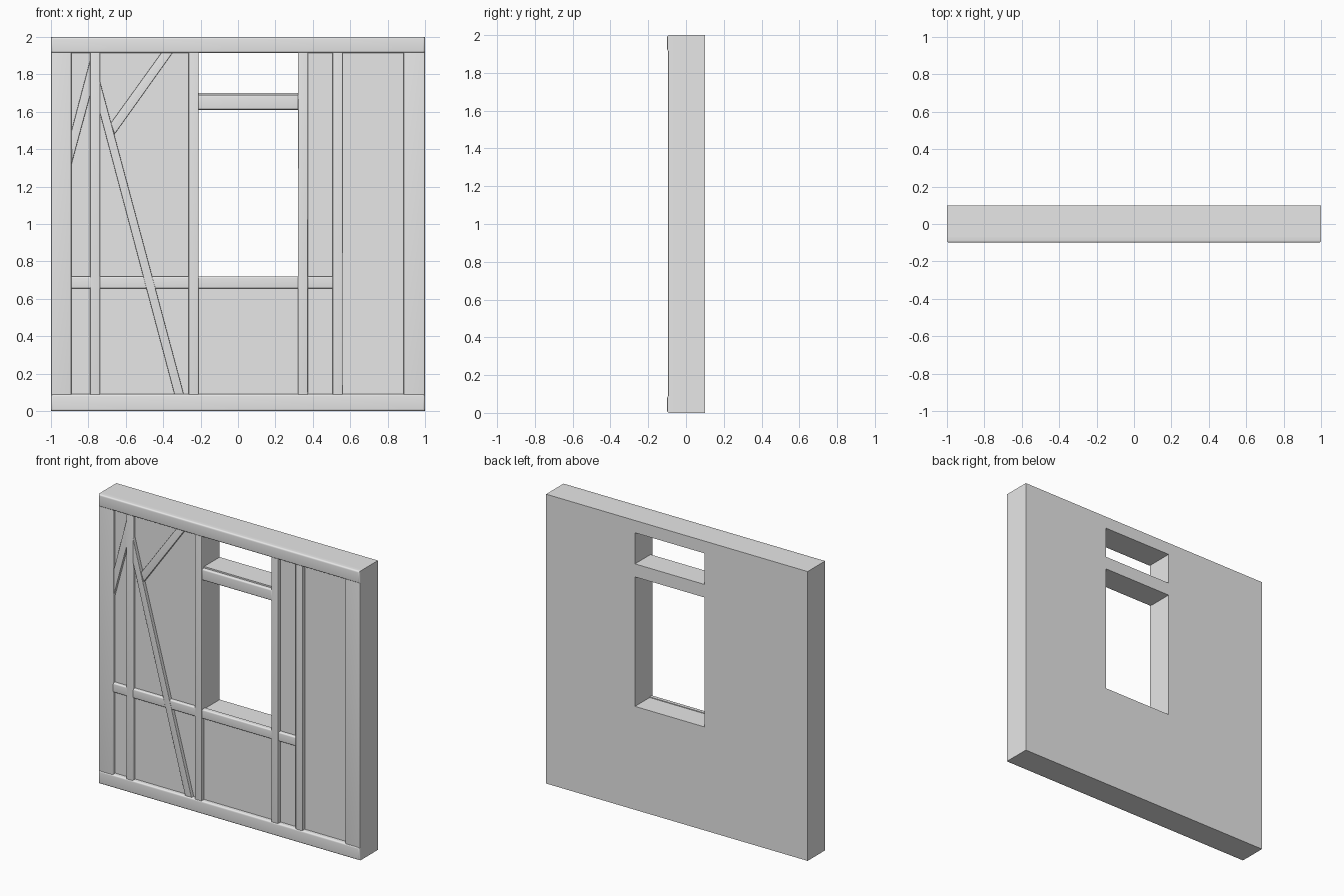
import bpy
import bmesh

cube = bpy.data.objects.get("Cube")
if cube:
    bpy.data.objects.remove(cube)

BACK, FACE = 0.10, -0.07          # back of the wall, face of the infill
POST, BEAM = -0.095, -0.10        # fronts of posts and beams
LOW, HIGH = 0.09, 1.915           # clear height between the beams

grey = bpy.data.materials.new("plain grey")
grey.use_nodes = True
colour = (0.8, 0.8, 0.8, 1)
grey.diffuse_color = colour
grey.node_tree.nodes["Principled BSDF"].inputs["Base Color"].default_value = colour


def finish(name, bm):
    bmesh.ops.recalc_face_normals(bm, faces=bm.faces)
    mesh = bpy.data.meshes.new(name)
    bm.to_mesh(mesh)
    bm.free()
    mesh.materials.append(grey)
    obj = bpy.data.objects.new(name, mesh)
    bpy.context.collection.objects.link(obj)
    bpy.ops.object.select_all(action='DESELECT')
    obj.select_set(True)
    bpy.context.view_layer.objects.active = obj
    bpy.ops.object.shade_smooth_by_angle(angle=0.6)
    return obj


def timber(name, outline, front, round_off=0.006, back=FACE + 0.01):
    """Prism from an x-z outline with rounded front edges."""
    bm = bmesh.new()
    face = bm.faces.new([bm.verts.new((x, back, z)) for x, z in outline])
    new = bmesh.ops.extrude_face_region(bm, geom=[face])["geom"]
    for v in new:
        if isinstance(v, bmesh.types.BMVert):
            v.co.y = front
    edges = [e for e in bm.edges if all(abs(v.co.y - front) < 1e-5 for v in e.verts)]
    if round_off:
        bmesh.ops.bevel(bm, geom=edges, offset=round_off, segments=4,
                        profile=0.5, affect='EDGES')
    return finish(name, bm)


def bar(name, x0, x1, z0, z1, front, **kw):
    return timber(name, [(x0, z0), (x1, z0), (x1, z1), (x0, z1)], front, **kw)


# Wall panel with a window opening and a transom opening
xs = [-1, -0.21, 0.32, 1]
zs = [0, 0.715, 1.61, 1.70, HIGH, 2]
openings = {(1, 1), (1, 3)}
bm = bmesh.new()
grid = [[bm.verts.new((x, FACE, z)) for z in zs] for x in xs]
for i in range(len(xs) - 1):
    for j in range(len(zs) - 1):
        if (i, j) not in openings:
            bm.faces.new((grid[i][j], grid[i + 1][j], grid[i + 1][j + 1], grid[i][j + 1]))
new = bmesh.ops.extrude_face_region(bm, geom=bm.faces[:])["geom"]
for v in new:
    if isinstance(v, bmesh.types.BMVert):
        v.co.y = BACK
finish("wall_panel", bm)

# Sill and head beams
bar("bottom_beam", -1, 1, 0, LOW, BEAM, round_off=0.012)
bar("top_beam", -1, 1, HIGH, 2, BEAM, round_off=0.012)

# Upright posts, tucked slightly into the beams
posts = {
    "right_corner_post": (-1, -0.89),
    "right_stud": (-0.79, -0.737),
    "right_window_post": (-0.265, -0.21),
    "left_window_post": (0.32, 0.375),
    "left_stud": (0.505, 0.56),
    "left_corner_post": (0.885, 1),
}
for name, (x0, x1) in posts.items():
    bar(name, x0, x1, LOW - 0.01, HIGH + 0.01, POST)

# Horizontal rail and window lintel
bar("sill_rail", -0.90, 0.515, 0.655, 0.72, -0.092, round_off=0.01)
bar("lintel", -0.215, 0.325, 1.612, 1.69, -0.092, round_off=0.01)

# Diagonal braces
timber("long_brace", [(-0.34, LOW), (-0.29, LOW), (-0.74, 1.77), (-0.74, 1.60)],
       -0.0935, round_off=0.003)
timber("upper_brace", [(-0.66, 1.48), (-0.35, HIGH), (-0.41, HIGH), (-0.68, 1.54)],
       -0.088, round_off=0.003)
timber("corner_brace", [(-0.89, 1.32), (-0.79, 1.69), (-0.79, 1.88), (-0.89, 1.50)],
       -0.088, round_off=0.003)
